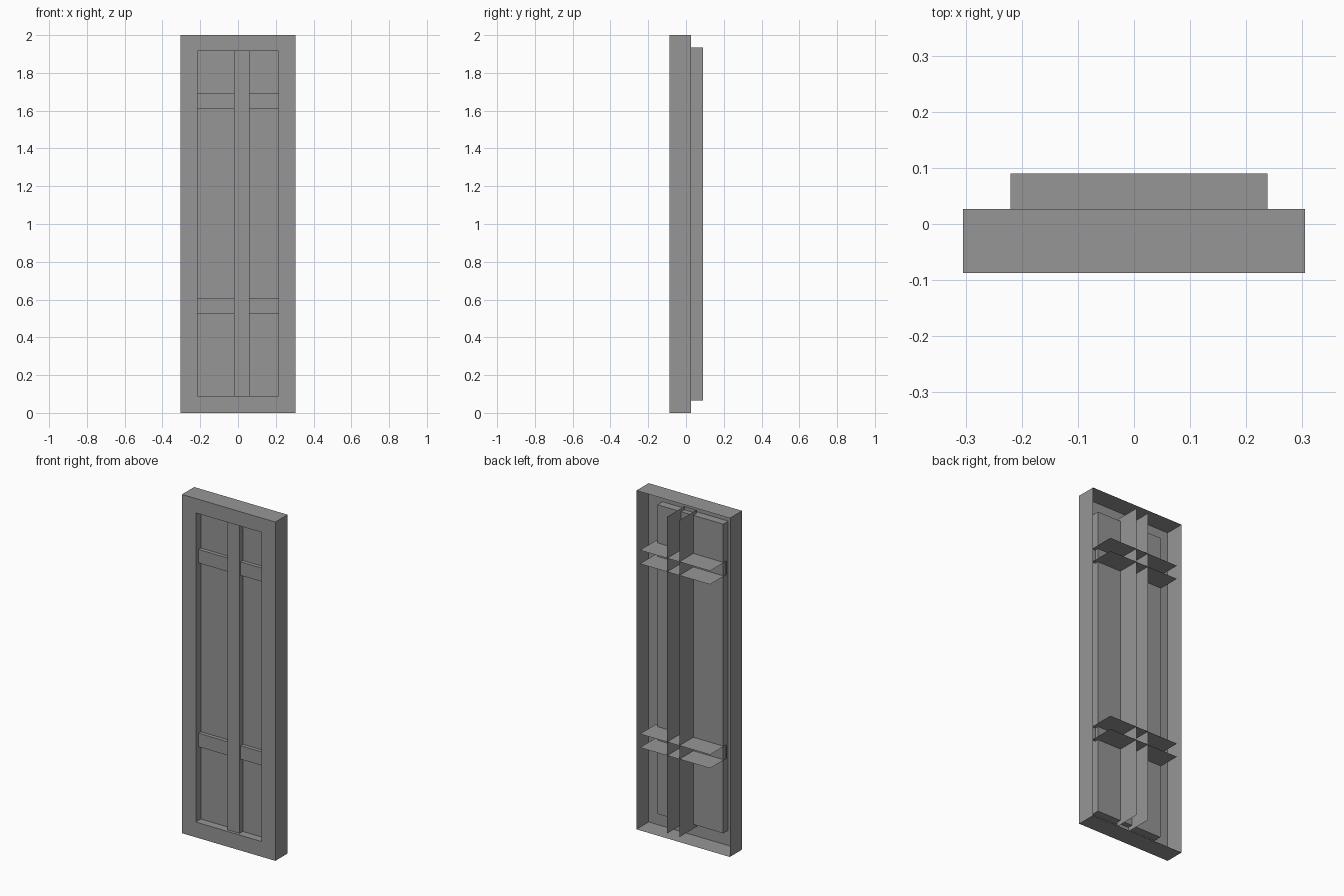
import bpy
import bmesh

cube = bpy.data.objects.get("Cube")
if cube:
    bpy.data.objects.remove(cube, do_unlink=True)

grey = bpy.data.materials.new("plain_grey")
grey.use_nodes = True
colour = (0.305, 0.305, 0.305, 1)
grey.diffuse_color = colour
grey.node_tree.nodes["Principled BSDF"].inputs["Base Color"].default_value = colour

FRONT, BACK = -0.087, 0.027
PANE = -0.04
BAR_BACK = 0.09


def finish(name, bm):
    mesh = bpy.data.meshes.new(name)
    bm.to_mesh(mesh)
    bm.free()
    mesh.materials.append(grey)
    obj = bpy.data.objects.new(name, mesh)
    bpy.context.collection.objects.link(obj)
    return obj


def rectangle(bm, x0, x1, z0, z1, y):
    """Four corner vertices of an upright rectangle at depth y."""
    return [bm.verts.new((x, y, z))
            for x, z in ((x0, z0), (x1, z0), (x1, z1), (x0, z1))]


def bridge(bm, a, b, sides=(0, 1, 2, 3)):
    """Faces joining two rectangles along the chosen sides."""
    for i in sides:
        j = (i + 1) % 4
        bm.faces.new((a[i], b[i], b[j], a[j]))


# Open-backed frame: outer walls, front border, recess walls and pane
bm = bmesh.new()
outer_back = rectangle(bm, -0.305, 0.305, 0, 2, BACK)
outer_front = rectangle(bm, -0.305, 0.305, 0, 2, FRONT)
opening = rectangle(bm, -0.215, 0.215, 0.09, 1.915, FRONT)
recess = rectangle(bm, -0.215, 0.215, 0.09, 1.915, PANE)
bridge(bm, outer_back, outer_front)
bridge(bm, outer_front, opening)
bridge(bm, opening, recess)
bm.faces.new(recess)
bmesh.ops.recalc_face_normals(bm, faces=bm.faces)
# The front border must face forward
border = min(bm.faces, key=lambda f: f.calc_center_median().y)
if border.normal.y > 0:
    bmesh.ops.reverse_faces(bm, faces=bm.faces)
finish("window_frame", bm)


def channel(name, x0, x1, z0, z1, front, sides):
    """Glazing bar with a front face, two long walls and open back and ends."""
    bm = bmesh.new()
    a = rectangle(bm, x0, x1, z0, z1, front)
    b = rectangle(bm, x0, x1, z0, z1, BAR_BACK)
    bm.faces.new(a)
    bridge(bm, a, b, sides)
    return finish(name, bm)


# Glazing bars
channel("vertical_bar", -0.02, 0.06, 0.065, 1.935, -0.07, (1, 3))
for name, z in (("lower_crossbar", 0.525), ("upper_crossbar", 1.61)):
    channel(name, -0.22, 0.238, z, z + 0.08, -0.062, (0, 2))
